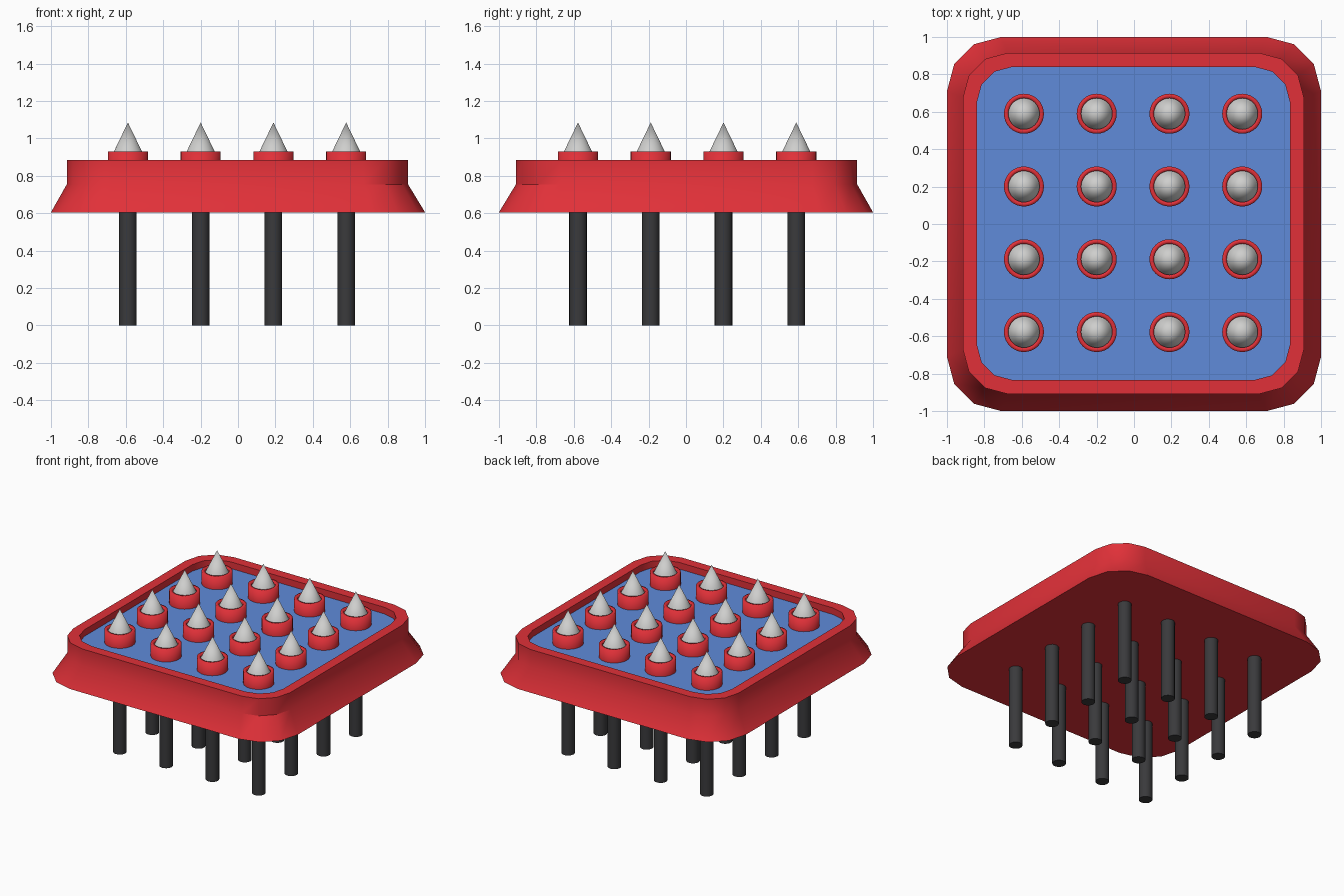
import bpy, bmesh, math

cube = bpy.data.objects.get("Cube")
if cube:
    bpy.data.objects.remove(cube, do_unlink=True)


def material(name, rgb):
    m = bpy.data.materials.new(name)
    m.use_nodes = True
    m.diffuse_color = (*rgb, 1)
    m.node_tree.nodes["Principled BSDF"].inputs["Base Color"].default_value = (*rgb, 1)
    return m


RED = material("red", (0.75, 0.03, 0.04))
BLUE = material("blue", (0.115, 0.26, 0.70))
STEEL = material("light grey", (0.62, 0.62, 0.61))
DARK = material("dark grey", (0.042, 0.042, 0.045))


def loft(name, rings, mats, angle, location=(0, 0, 0), cap_bottom=True, cap_top=True, top_mat=0):
    """Skin a stack of equal-length rings, shade smooth below the given angle."""
    bm = bmesh.new()
    loops = [[bm.verts.new(p) for p in ring] for ring in rings]
    n = len(loops[0])
    for a, b in zip(loops, loops[1:]):
        for i in range(n):
            j = (i + 1) % n
            bm.faces.new((a[i], a[j], b[j], b[i]))
    if cap_bottom:
        bm.faces.new(loops[0][::-1])
    if cap_top:
        bm.faces.new(loops[-1]).material_index = top_mat
    bmesh.ops.remove_doubles(bm, verts=bm.verts, dist=1e-5)
    mesh = bpy.data.meshes.new(name)
    bm.to_mesh(mesh)
    bm.free()
    for m in mats:
        mesh.materials.append(m)
    ob = bpy.data.objects.new(name, mesh)
    ob.location = location
    bpy.context.collection.objects.link(ob)
    bpy.ops.object.select_all(action='DESELECT')
    ob.select_set(True)
    bpy.context.view_layer.objects.active = ob
    bpy.ops.object.shade_smooth_by_angle(angle=math.radians(angle))
    return ob


def rounded_square(half, radius, z, shift=0.0):
    """Square with three-sided corners."""
    c = half - radius
    pts = []
    for k, (sx, sy) in enumerate(((1, 1), (-1, 1), (-1, -1), (1, -1))):
        for step in range(4):
            a = math.radians(90 * k + 30 * step)
            pts.append((sx * c + radius * math.cos(a) - shift,
                        sy * c + radius * math.sin(a) + shift, z))
    return pts


def circle(radius, z, sides):
    return [(radius * math.cos(2 * math.pi * i / sides),
             radius * math.sin(2 * math.pi * i / sides), z) for i in range(sides)]


def turned(name, profile, mat, angle, x, y, sides=32, **caps):
    return loft(name, [circle(r, z, sides) for r, z in profile], [mat], angle, (x, y, 0), **caps)


# Flared tray with raised rim and sunken blue floor
SHIFT = 0.003
FLOOR = 0.835
loft("tray", [
    rounded_square(1.0, 0.29, 0.605),
    rounded_square(0.912, 0.24, 0.755, SHIFT),
    rounded_square(0.912, 0.24, 0.885, SHIFT),
    rounded_square(0.837, 0.19, 0.885, SHIFT),
    rounded_square(0.837, 0.19, FLOOR, SHIFT),
], [RED, BLUE], 33, top_mat=1)

# Four by four spikes, each with a collar above and a pin below
PITCH = 0.389
for row in range(4):
    for col in range(4):
        x = (col - 1.5) * PITCH - 0.005
        y = (row - 1.5) * PITCH + 0.006
        tag = f"_{row + 1}_{col + 1}"
        turned("collar" + tag, [(0.107, FLOOR - 0.01), (0.107, 0.93), (0.083, 0.93), (0.083, 0.9)],
               RED, 100, x, y, cap_bottom=False, cap_top=False)
        turned("spike" + tag, [(0.088, 0.905), (0.073, 0.934), (0, 1.085)],
               STEEL, 60, x, y, cap_top=False)
        turned("pin" + tag, [(0.047, 0), (0.047, 0.62)], DARK, 40, x, y, sides=20)
